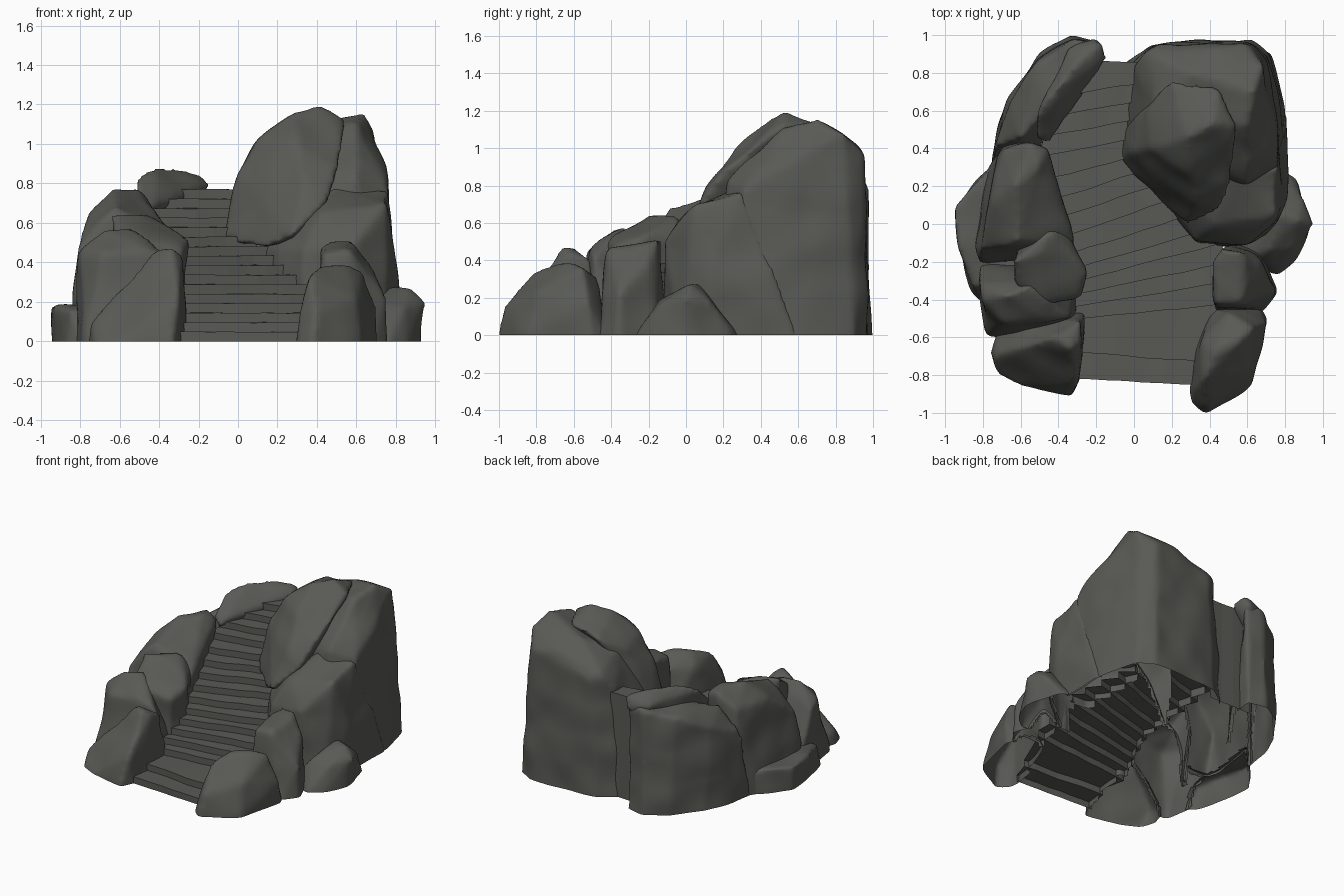
import bpy, bmesh
from mathutils import Vector, noise
from mathutils.bvhtree import BVHTree

stone = bpy.data.materials.new("dark_grey_stone")
stone.diffuse_color = (0.10, 0.10, 0.09, 1)
rocks = []


def add_object(name, bm):
    mesh = bpy.data.meshes.new(name)
    bm.to_mesh(mesh)
    bm.free()
    mesh.materials.append(stone)
    obj = bpy.data.objects.new(name, mesh)
    bpy.context.collection.objects.link(obj)
    return obj


def rock(name, base, upper):
    """Weathered boulder: hull of a footprint and upper corners, softened and dented."""
    bm = bmesh.new()
    for x, y in base:
        for z in (-0.15, 0.0):
            bm.verts.new((x, y, z))
    for p in upper:
        bm.verts.new(p)
    hull = bmesh.ops.convex_hull(bm, input=bm.verts[:])
    junk = {g for g in hull["geom_interior"] + hull["geom_unused"] if isinstance(g, bmesh.types.BMVert)}
    bmesh.ops.delete(bm, geom=list(junk), context='VERTS')
    bmesh.ops.recalc_face_normals(bm, faces=bm.faces[:])
    obj = add_object(name, bm)
    remesh = obj.modifiers.new("remesh", 'REMESH')
    remesh.mode = 'VOXEL'
    remesh.voxel_size = 0.022
    soften = obj.modifiers.new("soften", 'SMOOTH')
    soften.factor = 0.5
    soften.iterations = 5
    dg = bpy.context.evaluated_depsgraph_get()
    mesh = bpy.data.meshes.new_from_object(obj.evaluated_get(dg))
    obj.modifiers.clear()
    bm = bmesh.new()
    bm.from_mesh(mesh)
    bm.normal_update()
    moves = [(v, v.normal * (-0.002 + 0.02 * noise.noise(v.co * 4.5))) for v in bm.verts]
    for v, d in moves:
        v.co += d
    bm.normal_update()
    bm.to_mesh(obj.data)
    rocks.append((obj, bm, BVHTree.FromBMesh(bm)))
    bpy.data.meshes.remove(mesh)


UP = Vector((0, 0, 1))
PROBES = [UP, -UP, Vector((1, .3, .1)), Vector((-.4, -1, .2)), Vector((-.6, .8, -.1))]


def buried(p, tree, margin=0.02):
    """True where every probe leaves the shell through an outward face."""
    for d in PROBES:
        loc, normal, _, dist = tree.ray_cast(p, d)
        if loc is None or normal.dot(d) <= 0:
            return False
    return tree.find_nearest(p)[3] > margin


# Staircase: front edge of each step as left x, y and right x, y
edges = [(-.30, -.82, .30, -.85), (-.28, -.68, .34, -.73), (-.27, -.50, .42, -.43),
         (-.26, -.43, .42, -.32), (-.25, -.36, .42, -.22), (-.25, -.29, .40, -.12),
         (-.25, -.22, .35, -.04), (-.28, -.14, .28, .04), (-.32, -.05, .21, .13),
         (-.38, .04, .13, .21), (-.42, .13, .05, .28), (-.45, .24, -.02, .35),
         (-.46, .36, -.05, .44), (-.44, .47, -.05, .54), (-.42, .57, -.03, .64),
         (-.36, .68, .00, .74), (-.27, .86, .02, .86)]
RISE, SPANS = 0.77 / 16, 7
bm = bmesh.new()
rows = []
for i, (lx, ly, rx, ry) in enumerate(edges):
    left, right = Vector((lx, ly, 0)), Vector((rx, ry, 0))
    over = (right - left) * (0.03 if i < 2 else 0.1)
    left, right = left - over, right + over
    for z in ([i * RISE, (i + 1) * RISE] if i < 16 else [16 * RISE, 0]):
        row = []
        for k in range(SPANS + 1):
            p = left.lerp(right, k / SPANS)
            wear = 0.008 * noise.noise(Vector((p.x * 6, i * 3.7, 1)))
            row.append(bm.verts.new((p.x, p.y + wear, max(0, z + (wear * 0.6 if z else 0)))))
        rows.append(row)
for a, b in zip(rows, rows[1:]):
    for k in range(SPANS):
        bm.faces.new((a[k], a[k + 1], b[k + 1], b[k]))
stair_tree = BVHTree.FromBMesh(bm)
add_object("stairs", bm)

# Tall outcrop on the right
rock("rear_cliff",
     [(-.02, .4), (-.06, .84), (.08, .95), (.35, .97), (.62, .98), (.73, .9), (.8, .6), (.79, .2), (.3, .2)],
     [(-.05, .45, .6), (.0, .84, .8), (.07, .91, .9), (.14, .95, .86), (.4, .93, 1.0), (.6, .96, .97),
      (.69, .85, 1.08), (.64, .7, 1.15), (.6, .52, 1.11), (.74, .6, .95), (.77, .3, .78), (.3, .8, 1.08),
      (.12, .6, .99), (.6, .34, .96), (.6, .2, .82)])
rock("leaning_boulder", [],
     [(-.08, .35, .52), (-.07, .5, .55), (.12, .13, .47), (.28, -.01, .53), (.46, .08, .72),
      (.51, .2, .88), (.54, .35, 1.0), (.54, .52, 1.12), (.42, .53, 1.2), (.28, .45, 1.17), (.33, .1, .79),
      (.3, .25, 1.0), (.1, .4, 1.02), (-.01, .38, .85), (.07, .6, .98), (.2, .77, 1.08), (.45, .73, 1.12),
      (.3, .4, .5)])
rock("cliff_foot",
     [(.34, -.12), (.55, -.1), (.75, -.03), (.79, .1), (.81, .6), (.1, .4), (.02, .36)],
     [(.32, -.1, .46), (.6, -.12, .5), (.42, .0, .66), (.75, .04, .7), (.77, .3, .78),
      (.81, .15, .4), (.1, .28, .48), (.5, .3, .8)])
rock("side_low_rock",
     [(.55, -.2), (.76, -.28), (.85, -.2), (.92, -.05), (.91, .1), (.86, .24), (.78, .29), (.6, .2)],
     [(.95, 0, .2), (.87, .02, .28), (.77, .06, .28), (.9, .14, .18), (.85, -.14, .18), (.7, -.15, .2)])

# Boulders on the right of the lower steps
rock("right_middle_rock",
     [(.42, -.48), (.44, -.2), (.5, -.1), (.68, -.15), (.77, -.36), (.68, -.47)],
     [(.43, -.42, .44), (.41, -.2, .48), (.46, -.13, .51), (.58, -.15, .51), (.61, -.3, .46),
      (.56, -.42, .46), (.76, -.36, .22), (.66, -.2, .4)])
rock("right_front_rock",
     [(.29, -.88), (.31, -.95), (.38, -1.01), (.45, -.97), (.62, -.85), (.71, -.5), (.66, -.42), (.42, -.42),
      (.32, -.7)],
     [(.3, -.89, .13), (.39, -.98, .15), (.36, -.83, .34), (.42, -.68, .39), (.55, -.62, .39),
      (.63, -.55, .36), (.6, -.8, .22), (.71, -.52, .18), (.5, -.47, .3), (.36, -.62, .3)])

# Boulders on the left, front to back
rock("left_front_rock",
     [(-.75, -.68), (-.72, -.79), (-.6, -.86), (-.33, -.92), (-.27, -.82), (-.25, -.6), (-.26, -.45), (-.7, -.5)],
     [(-.33, -.66, .48), (-.27, -.62, .43), (-.42, -.6, .47), (-.6, -.66, .28), (-.74, -.7, .1),
      (-.27, -.5, .41), (-.3, -.85, .22)])
rock("left_middle_rock",
     [(-.82, -.42), (-.78, -.59), (-.6, -.6), (-.3, -.5), (-.3, -.2), (-.8, -.15)],
     [(-.81, -.4, .46), (-.68, -.38, .59), (-.69, -.53, .45), (-.45, -.52, .46), (-.33, -.5, .42),
      (-.83, -.3, .4), (-.55, -.33, .58)])
rock("left_step_boulder",
     [(-.6, -.3), (-.3, -.38), (-.25, -.2), (-.3, -.1), (-.6, 0)],
     [(-.64, -.2, .64), (-.5, -.15, .65), (-.32, -.17, .57), (-.25, -.25, .51), (-.29, -.39, .46),
      (-.5, -.43, .5), (-.63, -.32, .56), (-.45, -.04, .64), (-.36, -.03, .52)])
rock("left_upper_rock",
     [(-.84, -.1), (-.8, .25), (-.7, .45), (-.46, .4), (-.44, .1), (-.36, 0), (-.3, -.15), (-.8, -.25)],
     [(-.83, -.15, .46), (-.76, .1, .64), (-.63, .2, .78), (-.5, .3, .78), (-.46, .4, .72),
      (-.44, .12, .66), (-.38, 0, .58), (-.31, -.12, .5), (-.62, -.1, .68), (-.7, .4, .65), (-.55, .43, .75)])
rock("left_rear_rock",
     [(-.77, .3), (-.72, .5), (-.65, .7), (-.5, .9), (-.33, 1.0), (-.19, .97), (-.22, .8), (-.45, .5), (-.5, .35)],
     [(-.75, .4, .5), (-.67, .65, .6), (-.51, .86, .72), (-.33, .98, .77), (-.19, .95, .77),
      (-.45, .6, .75), (-.6, .45, .68), (-.28, .85, .77)])
rock("left_rear_ridge", [],
     [(-.53, .45, .72), (-.45, .42, .65), (-.51, .6, .84), (-.42, .7, .89), (-.3, .85, .88),
      (-.17, .96, .83), (-.15, .88, .79), (-.42, .47, .7), (-.32, .65, .76), (-.2, .98, .75),
      (-.36, .94, .78), (-.5, .5, .6), (-.25, .9, .6)])
rock("left_low_rock",
     [(-.95, .09), (-.92, -.12), (-.87, -.36), (-.8, -.43), (-.6, -.3), (-.6, .3), (-.74, .33), (-.85, .22)],
     [(-.96, .09, .18), (-.93, -.12, .18), (-.86, -.34, .17), (-.6, -.3, .18), (-.6, .25, .18),
      (-.75, .31, .17), (-.85, .21, .18)])

# Open the shells: drop faces buried in neighbours or under the stairs, trim at the ground
for obj, bm, tree in rocks:
    hidden = []
    for f in bm.faces:
        c = f.calc_center_median()
        hit = stair_tree.ray_cast(c, UP)
        under = hit[0] is not None and hit[3] > 0.05 and c.y < 0.83
        if under or any(buried(c, t) for _, _, t in rocks if t is not tree):
            hidden.append(f)
    bmesh.ops.delete(bm, geom=hidden, context='FACES')
    bmesh.ops.bisect_plane(bm, geom=bm.verts[:] + bm.edges[:] + bm.faces[:], dist=1e-5,
                           plane_co=(0, 0, 0), plane_no=(0, 0, 1), clear_inner=True)
    bm.to_mesh(obj.data)
    bm.free()
    obj.data.shade_smooth()
